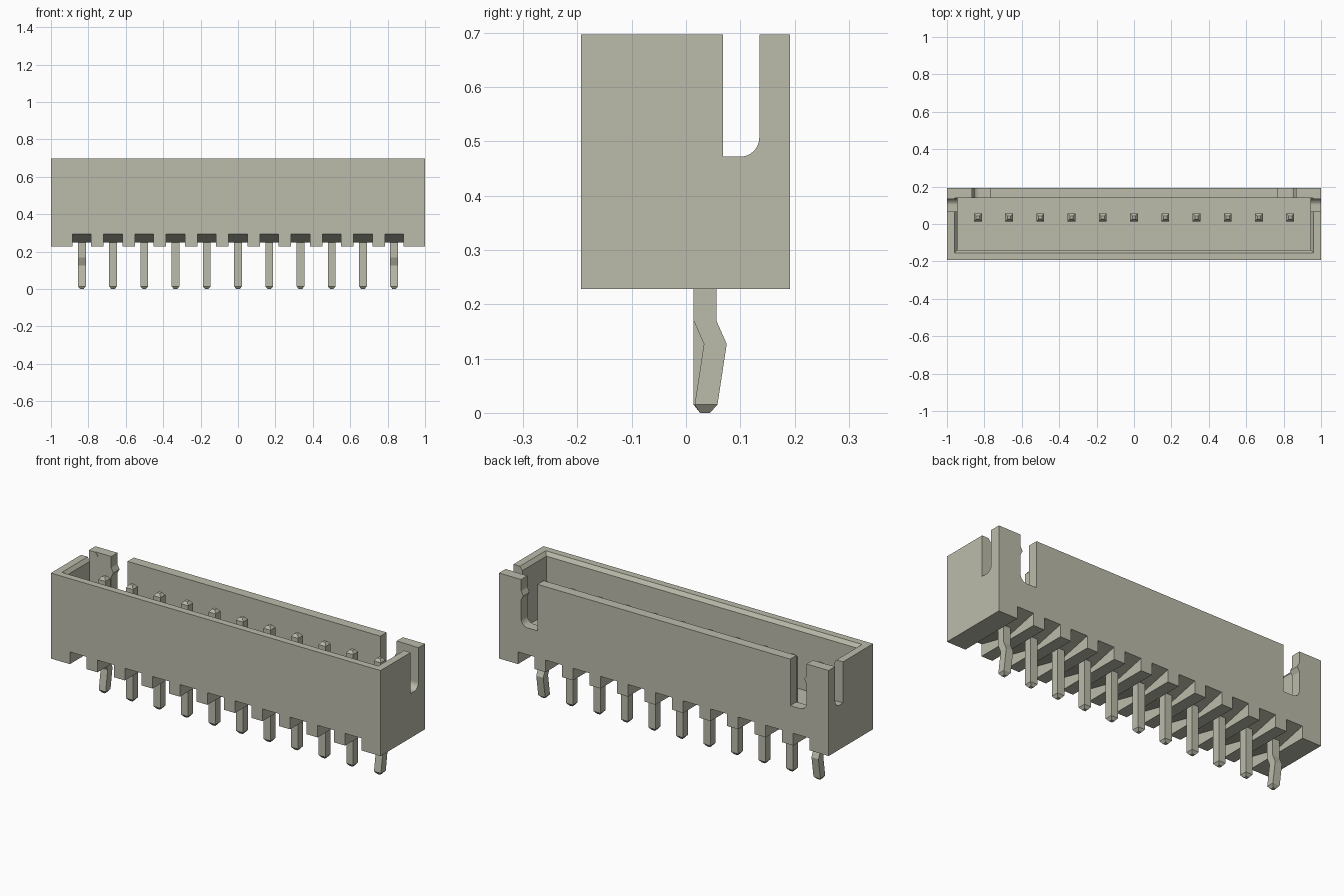
import bpy, bmesh, math
from mathutils import Vector

if "Cube" in bpy.data.objects:
    bpy.data.objects.remove(bpy.data.objects["Cube"], do_unlink=True)

# One warm grey for housing and pins
COLOUR = (0.497, 0.497, 0.407, 1.0)
mat = bpy.data.materials.new("warm grey")
mat.use_nodes = True
mat.diffuse_color = COLOUR
mat.node_tree.nodes["Principled BSDF"].inputs["Base Color"].default_value = COLOUR


def loft(name, loops):
    """Closed solid through a list of equally long point loops."""
    bm = bmesh.new()
    rings = [[bm.verts.new(p) for p in loop] for loop in loops]
    n = len(rings[0])
    bm.faces.new(rings[0])
    bm.faces.new(rings[-1])
    for a, b in zip(rings, rings[1:]):
        for i in range(n):
            j = (i + 1) % n
            bm.faces.new((a[i], a[j], b[j], b[i]))
    bmesh.ops.recalc_face_normals(bm, faces=bm.faces)
    mesh = bpy.data.meshes.new(name)
    bm.to_mesh(mesh)
    bm.free()
    mesh.materials.append(mat)
    ob = bpy.data.objects.new(name, mesh)
    bpy.context.collection.objects.link(ob)
    return ob


def rect(x0, x1, y0, y1, z):
    return [(x0, y0, z), (x1, y0, z), (x1, y1, z), (x0, y1, z)]


def prism_x(name, profile, x0, x1):
    return loft(name, [[(x, y, z) for y, z in profile] for x in (x0, x1)])


def prism_y(name, profile, y0, y1):
    return loft(name, [[(x, y, z) for x, z in profile] for y in (y0, y1)])


def corner(cx, cz, r, steps=8):
    """Quarter round from straight down to straight right."""
    return [(cx + r * math.sin(t), cz - r * math.cos(t))
            for t in (math.pi / 2 * i / steps for i in range(steps + 1))]


def cut(body, cutter):
    cutter.hide_render = True
    mod = body.modifiers.new("cut", "BOOLEAN")
    mod.operation = "DIFFERENCE"
    mod.solver = "EXACT"
    mod.object = cutter
    bpy.context.view_layer.objects.active = body
    bpy.ops.object.modifier_apply(modifier=mod.name)
    bpy.data.objects.remove(cutter, do_unlink=True)


BOTTOM, TOP, FLOOR = 0.228, 0.697, 0.36
PIN_X = [(i - 5) * 0.167 for i in range(11)]

# Housing block
housing = loft("housing", [rect(-1, 1, -0.193, 0.192, z) for z in (BOTTOM, TOP)])

# Open cavity with a chamfered mouth on the front and sides
cut(housing, loft("cavity_cutter", [
    rect(-0.945, 0.945, -0.14, 0.138, FLOOR),
    rect(-0.945, 0.945, -0.14, 0.138, TOP - 0.02),
    rect(-0.96, 0.96, -0.155, 0.138, TOP),
    rect(-0.96, 0.96, -0.155, 0.138, TOP + 0.1)]))

# Slots in the end walls, rounded at the lower rear corner
side_slot = [(0.068, 0.8), (0.068, 0.472)] + corner(0.1, 0.507, 0.035) + [(0.135, 0.8)]
for x0, x1 in ((0.9, 1.1), (-1.1, -0.9)):
    cut(housing, prism_x("end_slot_cutter", side_slot, x0, x1))

# Slots in the back wall, leaving corner posts with a small latch ridge
back_slot = ([(0.767, 0.8), (0.767, 0.442)] + corner(0.826, 0.482, 0.04)
             + [(0.866, 0.585), (0.853, 0.61), (0.866, 0.635), (0.866, 0.8)])
for s in (1, -1):
    cut(housing, prism_y("back_slot_cutter", [(s * x, z) for x, z in back_slot], 0.1, 0.25))

# Channels under the housing, roofs rising to front and back
channel = [(-0.25, 0.1), (0.25, 0.1), (0.25, 0.308), (0, 0.25), (-0.25, 0.308)]
for x in PIN_X:
    cut(housing, prism_x("channel_cutter", channel, x - 0.05, x + 0.05))

# Pins with tapered ends; the two outer ones are kinked below the housing
straight = [(0, 0, 0.009), (0.015, 0, 0.021), (0.622, 0, 0.021), (0.637, 0, 0.009)]
kinked = [(0, 0, 0.009), (0.015, 0.002, 0.021), (0.127, 0.019, 0.021),
          (0.17, 0, 0.021), (0.622, 0, 0.021), (0.637, 0, 0.009)]
for i, x in enumerate(PIN_X):
    path = kinked if i in (0, 10) else straight
    loft(f"pin_{i + 1}", [rect(x - h, x + h, 0.035 + dy - h, 0.035 + dy + h, z)
                          for z, dy, h in path])
